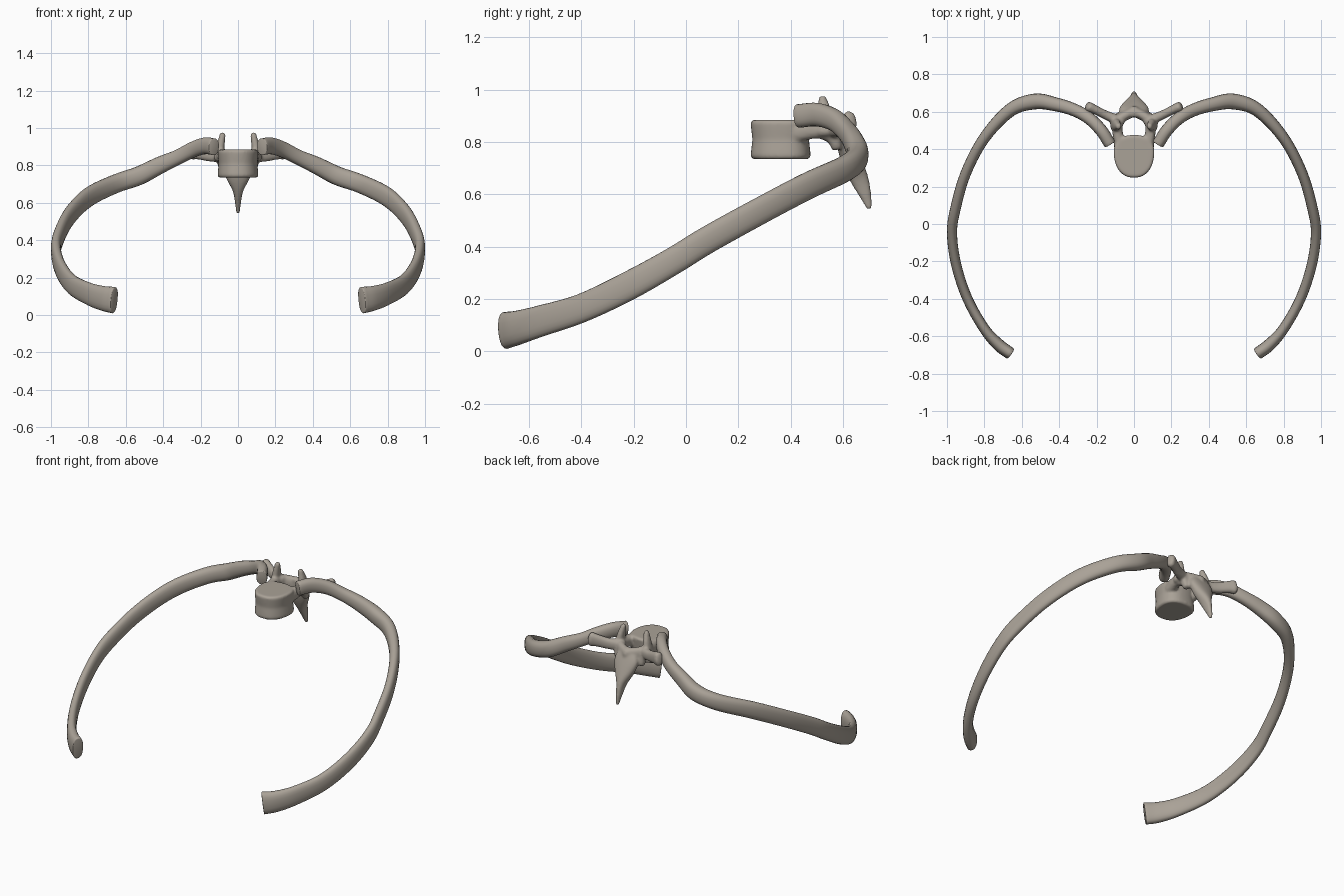
import bpy, bmesh, math
from mathutils import Vector

cube = bpy.data.objects.get("Cube")
if cube:
    bpy.data.objects.remove(cube)

bone = bpy.data.materials.new("bone")
bone.use_nodes = True
BONE = (0.40, 0.36, 0.31, 1)
bone.diffuse_color = BONE
bone.node_tree.nodes["Principled BSDF"].inputs["Base Color"].default_value = BONE


def smooth_path(rows, steps):
    """Catmull-Rom interpolation through rows of position and half sizes."""
    rows = [Vector(r) for r in rows]
    ext = [2 * rows[0] - rows[1]] + rows + [2 * rows[-1] - rows[-2]]
    out = []
    for i in range(1, len(rows)):
        a, b, c, d = ext[i - 1:i + 3]
        for k in range(steps):
            t = k / steps
            out.append(0.5 * (2 * b + (c - a) * t + (2 * a - 5 * b + 4 * c - d) * t * t
                              + (3 * b - a - 3 * c + d) * t ** 3))
    return out + [rows[-1]]


def skin(bm, rings):
    """Bridge matching rings of points and cap both ends."""
    loops = [[bm.verts.new(p) for p in ring] for ring in rings]
    n = len(loops[0])
    for a, b in zip(loops, loops[1:]):
        for i in range(n):
            j = (i + 1) % n
            bm.faces.new((a[i], a[j], b[j], b[i]))
    bm.faces.new(loops[0][::-1])
    bm.faces.new(loops[-1])


def power(v, e):
    return math.copysign(abs(v) ** e, v)


def sweep(bm, rows, up=(0, 0, 1), side=1, steps=5, sides=20, square=0.85, round_ends=True):
    """Sweep an oval along rows of (x, y, z, half thickness, half height)."""
    path = smooth_path(rows, steps)
    pos = [Vector((p[0] * side, p[1], p[2])) for p in path]
    size = [(p[3], p[4]) for p in path]
    last = len(pos) - 1
    tans = [(pos[min(i + 1, last)] - pos[max(i - 1, 0)]).normalized() for i in range(last + 1)]
    stations = list(zip(pos, tans, size))

    def cap(station, way):
        p, t, (a, b) = station
        reach = min(a, b) * (0.7 if round_ends else 0.12)
        return [(p + t * way * reach * math.sin(q), t,
                 (a * shrink, b * shrink))
                for q, shrink in ((math.pi / 4, 0.85 if round_ends else 0.97),
                                  (math.pi / 2, 0.4 if round_ends else 0.9))]

    stations = cap(stations[0], -1)[::-1] + stations + cap(stations[-1], 1)
    rings = []
    for p, t, (a, b) in stations:
        v = (Vector(up) - t * t.dot(Vector(up))).normalized()
        u = t.cross(v)
        angles = [math.tau * i / sides for i in range(sides)]
        rings.append([p + u * a * power(math.cos(q), square) + v * b * power(math.sin(q), square)
                      for q in angles])
    skin(bm, rings)


def finish(name, bm, fuse=False):
    bmesh.ops.recalc_face_normals(bm, faces=bm.faces)
    mesh = bpy.data.meshes.new(name)
    bm.to_mesh(mesh)
    bm.free()
    mesh.materials.append(bone)
    ob = bpy.data.objects.new(name, mesh)
    bpy.context.collection.objects.link(ob)
    if fuse:
        rm = ob.modifiers.new("fuse", 'REMESH')
        rm.mode = 'VOXEL'
        rm.voxel_size = 0.007
        rm.use_smooth_shade = True
        sm = ob.modifiers.new("soften", 'SMOOTH')
        sm.factor = 0.5
        sm.iterations = 6
    bpy.ops.object.select_all(action='DESELECT')
    ob.select_set(True)
    bpy.context.view_layer.objects.active = ob
    bpy.ops.object.shade_smooth_by_angle(angle=math.radians(50))
    return ob


# Ribs: head and neck, angle, shaft, flared front end
rib = [
    (.13, .43, .90, .032, .045), (.175, .50, .905, .033, .045),
    (.24, .565, .885, .033, .042), (.32, .61, .845, .034, .04),
    (.42, .64, .80, .037, .046), (.53, .655, .745, .042, .05),
    (.66, .61, .70, .036, .05), (.80, .46, .63, .03, .052),
    (.90, .27, .53, .028, .052), (.955, .08, .425, .028, .052),
    (.973, -.05, .345, .027, .052), (.95, -.22, .25, .027, .055),
    (.89, -.40, .165, .027, .055), (.80, -.56, .115, .028, .06),
    (.725, -.645, .09, .033, .066), (.665, -.69, .08, .033, .071),
]
for name, side in (("left_rib", 1), ("right_rib", -1)):
    bm = bmesh.new()
    sweep(bm, rib, side=side, round_ends=False)
    finish(name, bm)

# Vertebra: all parts fused into one soft surface
bm = bmesh.new()

# Body: egg outline, slightly waisted
rings = []
for z, s in ((.735, .93), (.745, 1), (.77, .98), (.81, .94), (.85, .98), (.875, 1), (.885, .93)):
    ring = []
    for i in range(40):
        q = math.tau * i / 40
        c, w = power(math.cos(q), .85), power(math.sin(q), .85)
        ring.append(Vector((.108 * s * c * (1 + .12 * w), .362 + .115 * s * w, z)))
    rings.append(ring)
skin(bm, rings)

for side in (1, -1):
    # Pedicle and lamina around the canal
    sweep(bm, [(.075, .42, .84, .032, .042), (.088, .50, .85, .027, .036),
               (.075, .56, .84, .027, .045), (0, .605, .82, .028, .05)], side=side)
    # Transverse process with knobbed tip
    sweep(bm, [(.07, .55, .85, .028, .035), (.15, .582, .855, .024, .034),
               (.21, .612, .87, .024, .038), (.24, .625, .875, .028, .044)], side=side)
    # Upper facet
    sweep(bm, [(.10, .53, .84, .028, .035), (.094, .53, .90, .022, .032),
               (.082, .522, .965, .016, .016)], up=(0, 1, 0), side=side)
    # Lower facet
    sweep(bm, [(.085, .56, .84, .03, .03), (.08, .575, .785, .024, .022)],
          up=(0, 1, 0), side=side)

# Spinous process, broad at the root and tapering downward
sweep(bm, [(0, .59, .86, .05, .02), (0, .607, .80, .08, .032), (0, .63, .735, .064, .038),
           (0, .66, .665, .028, .036), (0, .685, .60, .016, .024), (0, .70, .55, .01, .011)],
      up=(0, 1, 0))
finish("vertebra", bm, fuse=True)
